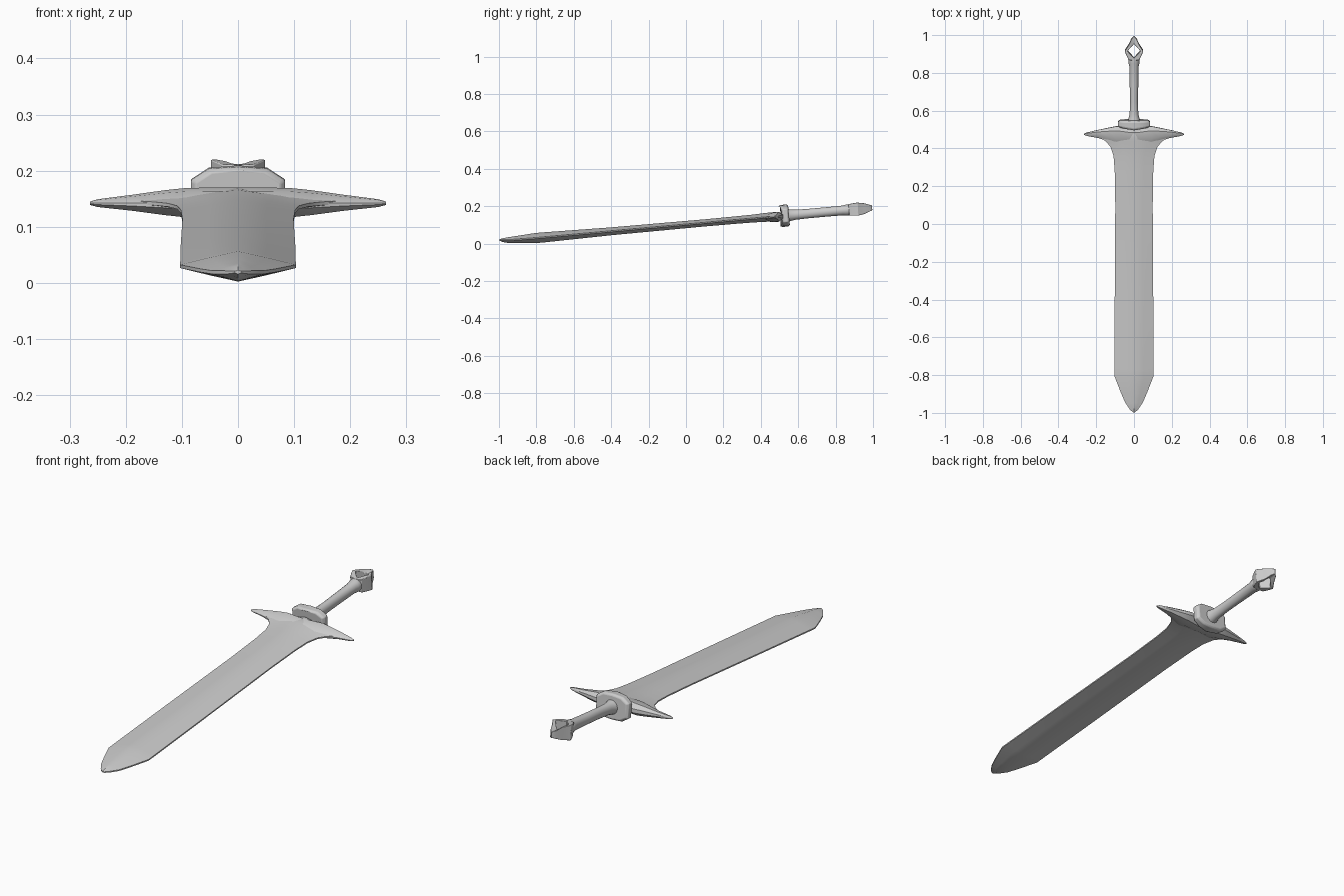
import bpy, bmesh, math
from mathutils import Matrix, Vector

cube = bpy.data.objects.get("Cube")
if cube:
    bpy.data.objects.remove(cube, do_unlink=True)

steel = bpy.data.materials.new("grey_steel")
steel.use_nodes = True
GREY = (0.6, 0.6, 0.6, 1)
steel.diffuse_color = GREY
steel.node_tree.nodes["Principled BSDF"].inputs["Base Color"].default_value = GREY

# The sword is built along y, then leant so the grip rises at the back
LEAN = Matrix.Translation((0, 0, 0.102)) @ Matrix.Rotation(math.atan(0.09), 4, "X")


def finish(name, bm, angle=30, bevel=0):
    bmesh.ops.recalc_face_normals(bm, faces=bm.faces)
    bm.transform(LEAN)
    mesh = bpy.data.meshes.new(name)
    bm.to_mesh(mesh)
    bm.free()
    mesh.materials.append(steel)
    obj = bpy.data.objects.new(name, mesh)
    bpy.context.collection.objects.link(obj)
    if bevel:
        mod = obj.modifiers.new("soft_edges", "BEVEL")
        mod.width, mod.segments = bevel, 2
    bpy.ops.object.select_all(action="DESELECT")
    obj.select_set(True)
    bpy.context.view_layer.objects.active = obj
    bpy.ops.object.shade_smooth_by_angle(angle=math.radians(angle))
    return obj


def bridge(bm, a, b):
    for i in range(len(a)):
        j = (i + 1) % len(a)
        bm.faces.new((a[i], a[j], b[j], b[i]))


def loft(name, rings, **kw):
    bm = bmesh.new()
    loops = [[bm.verts.new(p) for p in ring] for ring in rings]
    for a, b in zip(loops, loops[1:]):
        bridge(bm, a, b)
    bm.faces.new(loops[0])
    bm.faces.new(loops[-1])
    return finish(name, bm, **kw)


# Blade: ridged lens section, (y, half width, half thickness, lift)
def blade_ring(y, w, h, lift):
    e = min(0.003, h * 0.4)
    half = [(w, -e), (w, e), (w * 0.5, h * 0.58), (0, h)]
    pts = half + [(-x, z) for x, z in half[2:0:-1]]
    pts += [(-w, -e), (-w * 0.5, -h * 0.58), (0, -h), (w * 0.5, -h * 0.58)]
    return [(x, y, z + lift) for x, z in pts]


BLADE = [(-1.0, 0.006, 0.004, 0.007), (-0.985, 0.022, 0.010, 0.005),
         (-0.95, 0.046, 0.016, 0.002), (-0.9, 0.068, 0.020, 0.001),
         (-0.81, 0.103, 0.027, 0), (-0.77, 0.103, 0.027, 0),
         (-0.4, 0.102, 0.021, 0), (0.1, 0.099, 0.019, 0),
         (0.28, 0.102, 0.020, 0), (0.36, 0.108, 0.021, 0),
         (0.41, 0.124, 0.023, 0), (0.44, 0.15, 0.024, 0),
         (0.46, 0.18, 0.024, 0), (0.48, 0.18, 0.024, 0),
         (0.505, 0.09, 0.022, 0)]
loft("blade", [blade_ring(*s) for s in BLADE])


# Crossguard: mirrored pointed wings, (x, front y, back y, half thickness)
def guard_ring(x, y0, y1, h):
    m, r = (y0 + y1) / 2, (y1 - y0) / 2
    return [(x, m + r * c, h * s - 0.003) for c, s in
            ((1, 0.35), (0.55, 1), (-0.3, 0.9), (-1, 0.2),
             (-1, -0.2), (-0.3, -0.9), (0.55, -1), (1, -0.35))]


WING = [(0.03, 0.42, 0.51, 0.027), (0.09, 0.42, 0.52, 0.026),
        (0.13, 0.437, 0.512, 0.022), (0.19, 0.457, 0.5, 0.014),
        (0.25, 0.468, 0.486, 0.007), (0.264, 0.474, 0.48, 0.003)]
mirrored = [(-x, a, b, h) for x, a, b, h in reversed(WING)]
loft("crossguard", [guard_ring(*s) for s in mirrored + WING], angle=40)


# Collar block: chamfered slab with a front face that comes to a ridge
def collar_ring(y, s, point):
    q = [(0.084, 0.034), (0.052, 0.055), (0, 0.059)]
    top = q + [(-x, z) for x, z in q[1::-1]]
    pts = top + [(-x, -z) for x, z in top]
    return [(x * s, y - point * (1 - abs(x) / 0.084), z * s) for x, z in pts]


loft("collar", [collar_ring(0.515, 0.9, 0.014), collar_ring(0.524, 1, 0.012),
                collar_ring(0.545, 1, 0), collar_ring(0.553, 0.88, 0)], bevel=0.003)

# Grip: oval section, (y, half width, half height)
GRIP = [(0.54, 0.036, 0.036), (0.56, 0.029, 0.031), (0.585, 0.023, 0.027),
        (0.65, 0.021, 0.025), (0.75, 0.023, 0.025), (0.84, 0.025, 0.026),
        (0.855, 0.029, 0.029), (0.87, 0.030, 0.030), (0.886, 0.028, 0.031)]
SIDES = 16
loft("grip", [[(w * math.cos(t), y, h * math.sin(t))
               for t in (math.tau * i / SIDES for i in range(SIDES))]
              for y, w, h in GRIP], angle=50)

# Pommel: diamond ring, right half as (outer x, outer y, inner x, inner y, half height)
HALF = [(0, 1.0, 0, 0.958, 0.014), (0.014, 0.985, 0.010, 0.948, 0.019),
        (0.026, 0.958, 0.021, 0.936, 0.029), (0.049, 0.922, 0.034, 0.922, 0.035),
        (0.043, 0.905, 0.021, 0.907, 0.034), (0.029, 0.875, 0.010, 0.895, 0.031),
        (0, 0.87, 0, 0.884, 0.030)]
ring = HALF + [(-a, b, -c, d, h) for a, b, c, d, h in HALF[-2:0:-1]]
bm = bmesh.new()
loops = [[bm.verts.new((p[k], p[k + 1], s * p[4])) for p in ring]
         for k, s in ((0, 1), (2, 1), (2, -1), (0, -1))]
for i in range(4):
    bridge(bm, loops[i], loops[(i + 1) % 4])
finish("pommel_ring", bm, angle=35, bevel=0.002)
